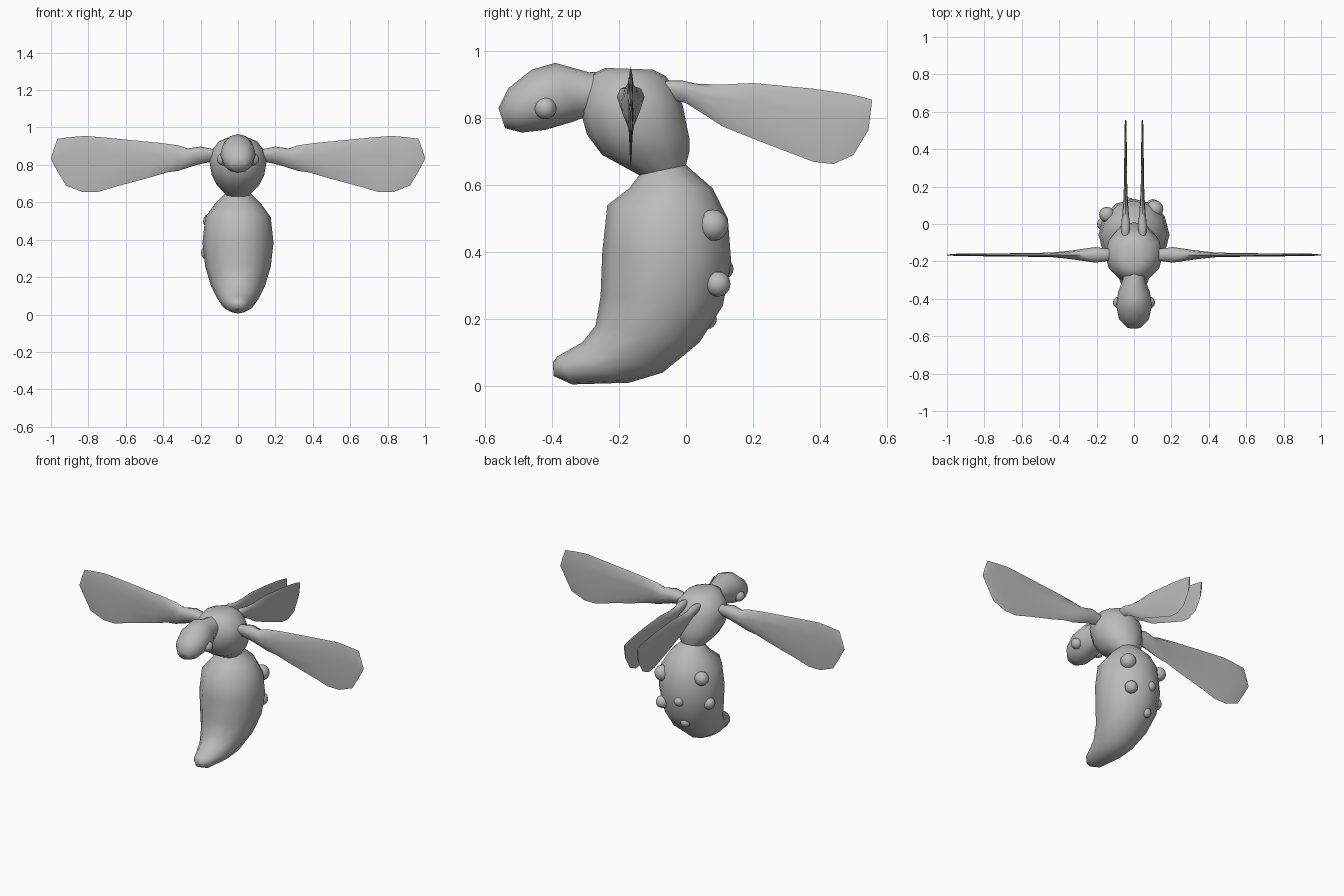
import bpy, bmesh, math

if "Cube" in bpy.data.objects:
    bpy.data.objects.remove(bpy.data.objects["Cube"])

grey = bpy.data.materials.new("plain grey")
grey.diffuse_color = (0.5, 0.5, 0.5, 1)
grey.use_nodes = True
grey.node_tree.nodes["Principled BSDF"].inputs["Base Color"].default_value = grey.diffuse_color


def finish(obj, mirror=False, angle=60):
    obj.data.materials.append(grey)
    if mirror:
        obj.modifiers.new("mirror", 'MIRROR').use_mirror_merge = False
    bpy.ops.object.select_all(action='DESELECT')
    obj.select_set(True)
    bpy.context.view_layer.objects.active = obj
    bpy.ops.object.shade_smooth_by_angle(angle=math.radians(angle))


def loft(name, rings, place, sides=12, skew=0.0, mirror=False):
    """Skin rings given as (outline point a, outline point b, half thickness).
    skew thins each section towards point b."""
    bm = bmesh.new()
    loops = []
    for (ua, va), (ub, vb), half in rings:
        loop = []
        for i in range(sides):
            ang = math.tau * i / sides
            f = (1 - math.cos(ang)) / 2
            w = half * math.sin(ang) * (1 - skew * f)
            loop.append(bm.verts.new(place(ua + (ub - ua) * f, va + (vb - va) * f, w)))
        loops.append(loop)
    for a, b in zip(loops, loops[1:]):
        for i in range(sides):
            j = (i + 1) % sides
            bm.faces.new((a[i], a[j], b[j], b[i]))
    bm.faces.new(loops[0])
    bm.faces.new(loops[-1])
    bmesh.ops.recalc_face_normals(bm, faces=bm.faces)
    mesh = bpy.data.meshes.new(name)
    bm.to_mesh(mesh)
    bm.free()
    obj = bpy.data.objects.new(name, mesh)
    bpy.context.collection.objects.link(obj)
    finish(obj, mirror)


def ball(name, loc, r, mirror=False):
    bpy.ops.mesh.primitive_uv_sphere_add(segments=12, ring_count=8, radius=r)
    obj = bpy.context.object
    obj.name = name
    for v in obj.data.vertices:
        v.co = (v.co.x + loc[0], v.co.y + loc[1], v.co.z + loc[2])
    finish(obj, mirror)


def side_plane(y, z, x):
    return (x, y, z)


# Curled abdomen, waist and thorax, from the tail tip upwards (front, back, half width)
loft("body", [
    ((-.398, .07), (-.395, .03), .025),
    ((-.385, .088), (-.34, .005), .055),
    ((-.355, .105), (-.17, .01), .085),
    ((-.31, .13), (-.07, .04), .11),
    ((-.27, .18), (.04, .13), .145),
    ((-.255, .27), (.11, .24), .175),
    ((-.25, .40), (.135, .37), .19),
    ((-.235, .54), (.125, .50), .175),
    ((-.17, .59), (.08, .59), .125),
    ((-.14, .63), (0, .66), .07),
    ((-.25, .69), (.01, .70), .115),
    ((-.295, .75), (.01, .74), .14),
    ((-.315, .82), (-.01, .84), .155),
    ((-.305, .87), (-.03, .885), .14),
    ((-.285, .93), (-.06, .925), .10),
    ((-.24, .95), (-.10, .945), .05)], side_plane)

# Head, from the neck forwards (bottom, top, half width)
loft("head", [
    ((-.24, .83), (-.22, .94), .06),
    ((-.31, .80), (-.29, .937), .06),
    ((-.335, .79), (-.39, .965), .085),
    ((-.42, .765), (-.46, .945), .095),
    ((-.49, .757), (-.53, .89), .08),
    ((-.54, .77), (-.56, .83), .04)], side_plane)

ball("eyes", (.08, -.42, .83), .033, mirror=True)

# Wide side wings with bulging roots (top, bottom, half thickness)
loft("side_wings", [
    ((.11, .88), (.11, .82), .04),
    ((.15, .888), (.15, .815), .045),
    ((.20, .898), (.22, .80), .055),
    ((.27, .888), (.32, .768), .04),
    ((.32, .905), (.38, .76), .03),
    ((.42, .918), (.48, .73), .016),
    ((.70, .945), (.65, .685), .011),
    ((.82, .955), (.75, .655), .010),
    ((.90, .948), (.83, .655), .009),
    ((.965, .94), (.92, .69), .008),
    ((.985, .885), (.965, .765), .005),
    ((1.0, .835), (.995, .82), .003)],
    lambda x, z, w: (x, -.165 + w, z), sides=10, skew=.6, mirror=True)

# Pair of upright rear wings trailing from the back
loft("rear_wings", [
    ((-.08, .908), (-.07, .87), .015),
    ((-.05, .912), (-.04, .855), .028),
    ((-.01, .912), (.0, .845), .032),
    ((.03, .903), (.04, .82), .026),
    ((.10, .90), (.11, .775), .018),
    ((.20, .905), (.21, .735), .012),
    ((.38, .888), (.38, .67), .009),
    ((.47, .875), (.44, .663), .008),
    ((.52, .865), (.50, .69), .007),
    ((.556, .855), (.545, .765), .005)],
    lambda y, z, w: (.045 + w, y, z), sides=10, skew=.6, mirror=True)

# Round bumps scattered over the back of the abdomen
for i, (x, y, z, r) in enumerate([
        (.11, .08, .48, .047), (-.145, .05, .50, .042), (.10, .095, .305, .038),
        (-.03, .11, .35, .032), (-.16, .0, .33, .038), (-.04, .062, .20, .03)]):
    ball(f"bump_{i + 1}", (x, y, z), r)
